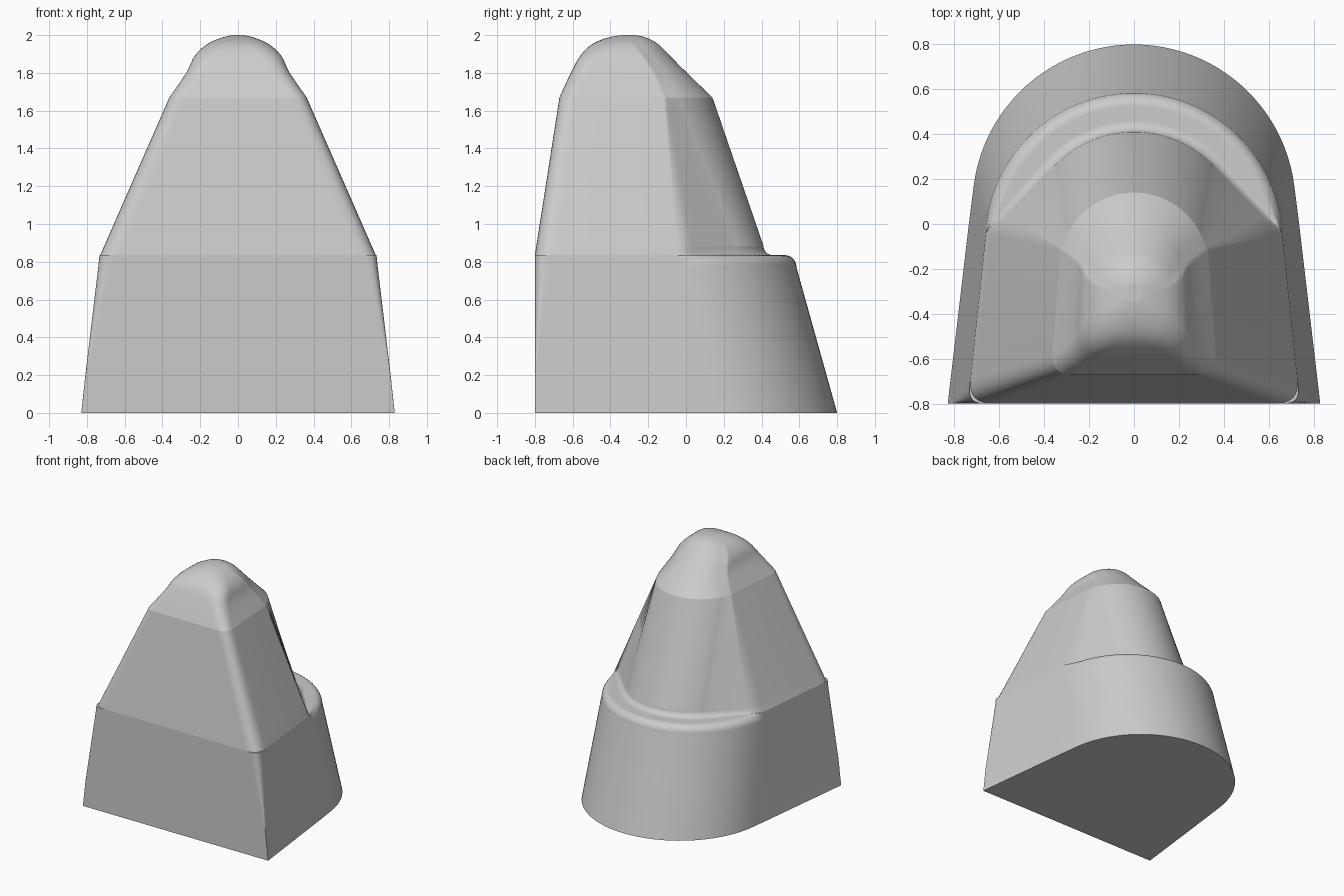
import bpy, bmesh, math
from mathutils import Vector

cube = bpy.data.objects.get("Cube")
if cube:
    bpy.data.objects.remove(cube, do_unlink=True)

LEDGE, SHOULDER = 0.835, 1.67


def mix(a, b, t):
    return tuple(p + (q - p) * t for p, q in zip(a, b))


def section(z, front, half, corner, side_x, side_y, radius, back):
    """Outline with a flat front, rounded front corners, straight sides and a round back."""
    p = Vector((side_x, side_y))
    c = Vector((0, back - radius))
    k = Vector((half, front))
    a = Vector((half - corner, front))
    b = k + (p - k).normalized() * corner
    pts = [Vector((0, front))]
    for i in range(9):
        t = i / 8
        pts.append(a * (1 - t) ** 2 + k * 2 * t * (1 - t) + b * t * t)
    # side line, then the tangent line onto the back arc
    d = p - c
    start = math.atan2(d.y, d.x) + math.acos(min(1, radius / d.length))
    arc = []
    for i in range(25):
        ang = start + (math.pi / 2 - start) * i / 24
        arc.append(c + radius * Vector((math.cos(ang), math.sin(ang))))
    pts += [p] + [p.lerp(arc[0], i / 4) for i in range(1, 4)] + arc
    pts[-1].x = 0
    pts += [Vector((-q.x, q.y)) for q in reversed(pts[1:-1])]
    return [(q.x, q.y, z) for q in pts]


def smooth_keys(keys, steps):
    """Catmull-Rom interpolation through the section values."""
    out = [keys[0]]
    for i in range(len(keys) - 1):
        k0, k1 = keys[max(i - 1, 0)], keys[i]
        k2, k3 = keys[i + 1], keys[min(i + 2, len(keys) - 1)]
        for s in range(1, steps + 1):
            t = s / steps
            out.append(tuple(
                0.5 * (2 * b + (c - a) * t + (2 * a - 5 * b + 4 * c - d) * t * t
                       + (3 * b - a - 3 * c + d) * t ** 3)
                for a, b, c, d in zip(k0, k1, k2, k3)))
    return out


# values: z, front, half width, corner, side end x, side end y, back radius, back
foot = (0, -0.8, 0.83, 0.002, 0.736, 0, 0.72, 0.8)
rim = (0.77, -0.8, 0.747, 0.07, 0.665, -0.035, 0.665, 0.585)
low = mix(foot, rim, 0.26)
rings = [foot, low[:3] + (0.003,) + low[4:], rim]

# rounded outer rim of the rear ledge
for i in range(1, 9):
    a = i / 8 * math.pi / 2
    s, inset = math.sin(a), 0.06 * (1 - math.cos(a))
    rings.append((0.77 + (LEDGE - 0.77) * s, -0.8, 0.747 - 0.007 * s, 0.07,
                  0.665 - 0.005 * s, -0.04, 0.665 - inset, 0.585 - inset))

# rounded inner corner where the upper body rises from the ledge
waist = (LEDGE, -0.8, 0.74, 0.11, 0.66, -0.04, 0.54, 0.46)
shoulder = (SHOULDER, -0.67, 0.37, 0.09, 0.33, -0.12, 0.33, 0.14)
for i in range(9):
    a = i / 8 * math.pi / 2
    z, inset = LEDGE + 0.05 * (1 - math.cos(a)), 0.05 * math.sin(a)
    body = mix(waist, shoulder, (z - LEDGE) / (SHOULDER - LEDGE))
    rings.append((z,) + body[1:6] + (0.54 - inset, 0.46 - inset))

# domed tip
rings += smooth_keys([
    shoulder,
    (1.80, -0.61, 0.28, 0.10, 0.255, -0.18, 0.25, 0.005),
    (1.89, -0.56, 0.235, 0.12, 0.22, -0.24, 0.215, -0.085),
    (1.95, -0.50, 0.17, 0.12, 0.165, -0.28, 0.16, -0.145),
    (1.985, -0.42, 0.09, 0.08, 0.09, -0.3, 0.088, -0.205),
    (2.0, -0.34, 0.03, 0.025, 0.03, -0.3, 0.029, -0.265)], 4)

# skin the sections
bm = bmesh.new()
loops = [[bm.verts.new(co) for co in section(*r)] for r in rings]
n = len(loops[0])
for lo, hi in zip(loops, loops[1:]):
    for i in range(n):
        j = (i + 1) % n
        bm.faces.new((lo[i], lo[j], hi[j], hi[i]))
bm.faces.new(list(reversed(loops[0])))
bm.faces.new(loops[-1])
bmesh.ops.remove_doubles(bm, verts=bm.verts[:], dist=0.0001)
bmesh.ops.recalc_face_normals(bm, faces=bm.faces[:])

# smooth shading with creases at the waist, shoulder and base
for f in bm.faces:
    f.smooth = True
for e in bm.edges:
    on_waist = all(abs(v.co.z - LEDGE) < 0.001 and v.co.y < -0.03 for v in e.verts)
    on_shoulder = all(abs(v.co.z - SHOULDER) < 0.001 for v in e.verts)
    if on_waist or on_shoulder or e.calc_face_angle(0) > math.radians(40):
        e.smooth = False

mesh = bpy.data.meshes.new("tapered_body")
bm.to_mesh(mesh)
bm.free()
body = bpy.data.objects.new("tapered_body", mesh)
bpy.context.collection.objects.link(body)
weighted = body.modifiers.new("even_shading", 'WEIGHTED_NORMAL')
weighted.keep_sharp = True

# plain grey
grey = bpy.data.materials.new("light_grey")
grey.use_nodes = True
colour = (0.6, 0.6, 0.6, 1)
grey.diffuse_color = colour
for node in grey.node_tree.nodes:
    if node.type == 'BSDF_PRINCIPLED':
        node.inputs["Base Color"].default_value = colour
mesh.materials.append(grey)
